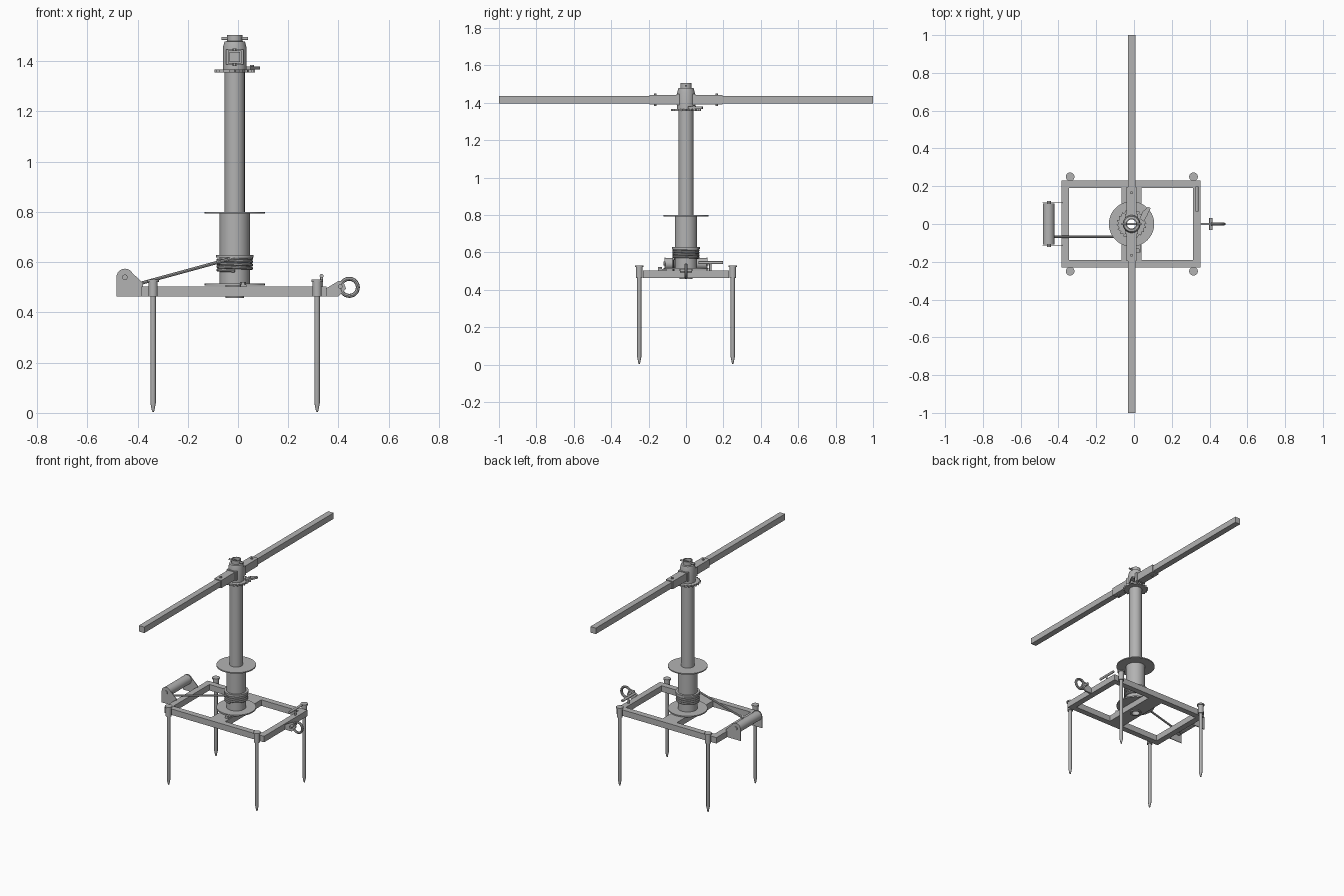
import bpy, bmesh, math
from mathutils import Vector, Matrix

if "Cube" in bpy.data.objects:
    bpy.data.objects.remove(bpy.data.objects["Cube"], do_unlink=True)

steel = bpy.data.materials.new("grey_steel")
steel.use_nodes = True
GREY = (0.45, 0.45, 0.45, 1)
steel.diffuse_color = GREY
steel.node_tree.nodes["Principled BSDF"].inputs["Base Color"].default_value = GREY
CX = -0.013  # column axis


def finish(ob, smooth=True):
    if not ob.data.materials:
        ob.data.materials.append(steel)
    bpy.ops.object.select_all(action='DESELECT')
    ob.select_set(True)
    bpy.context.view_layer.objects.active = ob
    if ob.type == 'CURVE':
        bpy.ops.object.convert(target='MESH')
    if smooth:
        bpy.ops.object.shade_smooth_by_angle(angle=math.radians(35))
    return ob


def from_bm(name, bm, smooth=True):
    bmesh.ops.recalc_face_normals(bm, faces=bm.faces[:])
    me = bpy.data.meshes.new(name)
    bm.to_mesh(me)
    bm.free()
    ob = bpy.data.objects.new(name, me)
    bpy.context.collection.objects.link(ob)
    return finish(ob, smooth)


def box(name, x, y, z):
    """Box from (min, max) ranges."""
    bm = bmesh.new()
    bmesh.ops.create_cube(bm, size=1)
    for v in bm.verts:
        v.co = [r[0] + (c + 0.5) * (r[1] - r[0]) for c, r in zip(v.co, (x, y, z))]
    return from_bm(name, bm, False)


def lathe(name, profile, at=(CX, 0, 0), axis='Z', closed=False, steps=40):
    """Spin an (r, h) profile round an axis through 'at'."""
    bm = bmesh.new()
    vs = [bm.verts.new((r, 0, h)) for r, h in profile]
    for a, b in zip(vs, vs[1:] + vs[:1] if closed else vs[1:]):
        bm.edges.new((a, b))
    bmesh.ops.spin(bm, geom=bm.verts[:] + bm.edges[:], axis=(0, 0, 1), cent=(0, 0, 0),
                   angle=math.tau, steps=steps, use_merge=True)
    bmesh.ops.remove_doubles(bm, verts=bm.verts[:], dist=1e-5)
    turn = {'Z': Matrix(), 'X': Matrix.Rotation(math.pi / 2, 4, 'Y'),
            'Y': Matrix.Rotation(-math.pi / 2, 4, 'X')}[axis]
    bm.transform(Matrix.Translation(at) @ turn)
    return from_bm(name, bm)


def rod(name, r, h0, h1, at=(CX, 0, 0), axis='Z', steps=20):
    return lathe(name, [(0, h0), (r, h0), (r, h1), (0, h1)], at, axis, steps=steps)


def tube(name, r_in, r_out, h0, h1):
    return lathe(name, [(r_in, h0), (r_out, h0), (r_out, h1), (r_in, h1)], closed=True)


def plate(name, pts, push):
    """Flat outline pushed into a plate."""
    bm = bmesh.new()
    f = bm.faces.new([bm.verts.new(p) for p in pts])
    new = bmesh.ops.extrude_face_region(bm, geom=[f])["geom"]
    bmesh.ops.translate(bm, vec=push, verts=[g for g in new if isinstance(g, bmesh.types.BMVert)])
    return from_bm(name, bm)


def cable(name, pts, r, cyclic=False):
    cu = bpy.data.curves.new(name, 'CURVE')
    cu.dimensions = '3D'
    cu.bevel_depth, cu.bevel_resolution, cu.use_fill_caps = r, 2, True
    sp = cu.splines.new('POLY')
    sp.points.add(len(pts) - 1)
    for p, co in zip(sp.points, pts):
        p.co = (*co, 1)
    sp.use_cyclic_u = cyclic
    ob = bpy.data.objects.new(name, cu)
    bpy.context.collection.objects.link(ob)
    return finish(ob)


# Ground frame
LOW, HIGH = 0.464, 0.504
for side, s in (("front", -1), ("back", 1)):
    box(side + "_rail", (-0.385, 0.353), sorted((s * 0.19, s * 0.229)), (LOW, HIGH))
box("right_rail", (-0.385, -0.345), (-0.19, 0.19), (LOW, HIGH))
box("left_rail", (0.313, 0.353), (-0.19, 0.19), (LOW, HIGH))
cross = box("cross_member", (CX - 0.052, CX + 0.052), (-0.19, 0.19), (LOW, HIGH))
cutter = rod("bore_cutter", 0.026, 0.4, 0.6, steps=40)
cutter.hide_render = True
cutter.hide_set(True)
cut = cross.modifiers.new("bore", 'BOOLEAN')
cut.operation, cut.object, cut.solver = 'DIFFERENCE', cutter, 'EXACT'

# Corner stakes in welded sockets
for x, xn in ((-0.338, "right"), (0.315, "left")):
    for y, yn in ((-0.25, "front"), (0.25, "back")):
        tag = f"{yn}_{xn}"
        lathe("stake_" + tag, [(0, 0.003), (0.004, 0.005), (0.011, 0.04), (0.011, 0.522),
                               (0.023, 0.522), (0.023, 0.531), (0, 0.531)], (x, y, 0), steps=20)
        lathe("socket_" + tag, [(0.011, LOW), (0.018, LOW), (0.018, 0.522), (0.011, 0.522)],
              (x, y, 0), closed=True, steps=20)

# Hollow column, drum and flanges
tube("base_bearing", 0.024, 0.036, 0.457, 0.52)
tube("lower_flange", 0.03, 0.12, 0.508, 0.516)
tube("drum", 0.035, 0.06, 0.512, 0.796)
tube("upper_flange", 0.03, 0.12, 0.793, 0.8)
tube("column", 0.024, 0.04, 0.516, 1.37)

# Ratchet wheel with saw teeth
TEETH = 20
bm = bmesh.new()
rings = []
for z in (1.355, 1.367):
    outer, inner = [], []
    for i in range(TEETH * 2):
        a = math.tau * (i // 2 + (i % 2) * 0.15) / TEETH
        for r, ring in ((0.08 if i % 2 else 0.068, outer), (0.03, inner)):
            ring.append(bm.verts.new((CX + r * math.cos(a), r * math.sin(a), z)))
    rings.append((outer, inner))
(o0, i0), (o1, i1) = rings
for a, b in ((o0, o1), (o1, i1), (i1, i0), (i0, o0)):
    for k in range(len(a)):
        j = (k + 1) % len(a)
        bm.faces.new((a[k], a[j], b[j], b[k]))
from_bm("ratchet_wheel", bm, False)

# Pawl above the wheel
plate("ratchet_pawl", [(0.03, 0.03, 1.368), (0.05, 0.012, 1.368), (0.07, 0.045, 1.368),
                       (0.088, 0.085, 1.368), (0.074, 0.09, 1.368), (0.045, 0.065, 1.368)], (0, 0, 0.012))
rod("pawl_pivot", 0.008, 1.355, 1.385, (0.055, 0.045, 0))

# Rotating head with bar sockets
lathe("head", [(0.024, 1.365), (0.047, 1.365), (0.047, 1.455), (0.041, 1.478),
               (0.03, 1.48), (0.03, 1.505), (0.024, 1.505)], closed=True)
rod("head_pin", 0.006, -0.052, 0.052, (CX, 0, 1.49), 'X', 12)
for side, s in (("front", -1), ("back", 1)):
    def span(a, b):
        return sorted((s * a, s * b))
    box(side + "_bar_collar", (CX - 0.034, CX + 0.034), span(0.034, 0.052), (1.387, 1.446))
    box(side + "_bar_socket", (CX - 0.026, CX + 0.026), span(0.035, 0.195), (1.39, 1.442))
    box(side + "_push_bar", (CX - 0.02, CX + 0.02), span(0.19, 1.0), (1.396, 1.436))
    rod(side + "_bar_bolt", 0.008, 1.382, 1.45, (CX, s * 0.165, 0), steps=6)

# Rope: turns on the drum, then a straight lead under the roller
COIL, TURNS, STEP = 0.067, 4, 24
lead = [(-0.452, -COIL, 0.503), (-0.425, -COIL, 0.507), (-0.38, -COIL, 0.518), (CX, -COIL, 0.618)]
turns = []
for i in range(1, TURNS * STEP + 1):
    a = -math.pi / 2 + math.tau * i / STEP
    turns.append((CX + COIL * math.cos(a), COIL * math.sin(a), 0.618 - 0.013 * i / STEP))
cable("rope", lead + turns, 0.0065)
tube("top_rope_turn", 0.058, 0.074, 0.618, 0.629)

# Rope roller between two rounded brackets
RX, RZ = -0.45, 0.54
arc = [(RX + 0.034 * math.cos(math.radians(d)), RZ + 0.034 * math.sin(math.radians(d)))
       for d in range(30, 181, 15)]
outline = [(-0.484, LOW), (-0.378, LOW), (-0.378, 0.516)] + arc
for side, y in (("front", -0.115), ("back", 0.11)):
    plate(side + "_roller_bracket", [(x, y, z) for x, z in outline], (0, 0.005, 0))
rod("roller", 0.031, -0.109, 0.109, (RX - 0.002, 0, RZ), 'Y', 32)
rod("roller_axle", 0.011, -0.121, 0.121, (RX, 0, RZ), 'Y', 16)

# Anchor lug, pin and ring
plate("anchor_lug", [(0.353, -0.006, LOW), (0.4, -0.006, LOW), (0.43, -0.006, 0.495),
                     (0.418, -0.006, 0.525), (0.4, -0.006, 0.525), (0.353, -0.006, 0.497)], (0, 0.012, 0))
rod("anchor_pin", 0.009, -0.032, 0.032, (0.407, 0, 0.503), 'Y', 16)
cable("anchor_ring", [(0.443 + 0.034 * math.cos(math.tau * i / 32), 0,
                       0.5 + 0.034 * math.sin(math.tau * i / 32)) for i in range(32)], 0.008, True)

# Locking handle on the left rail
rod("handle_post", 0.006, 0.5, 0.545, (0.333, 0.13, 0), steps=12)
rod("handle_bar", 0.008, 0.067, 0.198, (0.333, 0, 0.545), 'Y', 16)

# Drum stop on the cross member
rod("drum_stop_bolt", 0.012, 0.5, 0.522, (0.02, -0.14, 0), steps=6)
box("drum_stop", (0.01, 0.034), (-0.15, -0.105), (0.504, 0.512))
